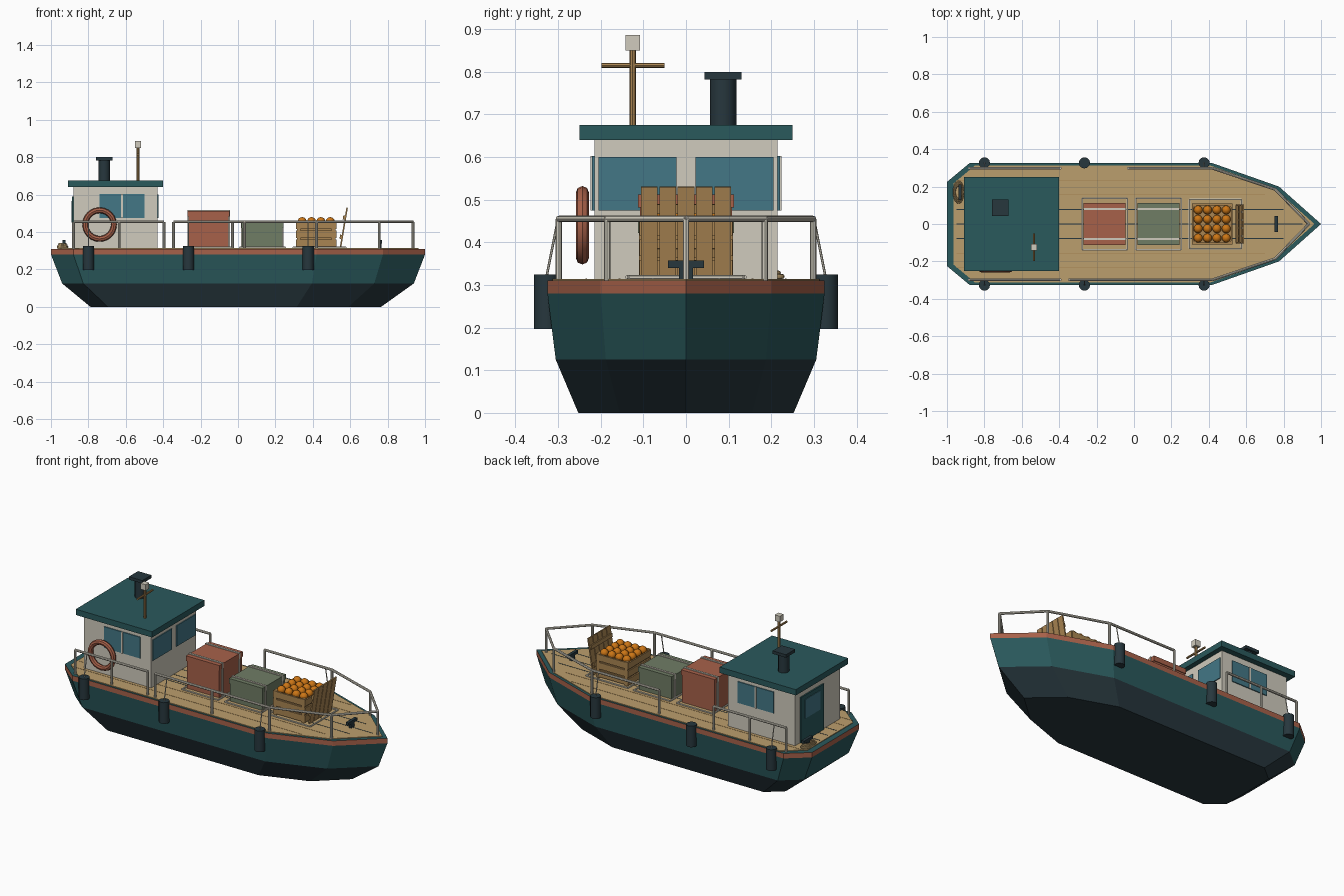
import bpy, bmesh, math
from mathutils import Vector, Matrix

cube = bpy.data.objects.get("Cube")
if cube:
    bpy.data.objects.remove(cube, do_unlink=True)


def material(name, *rgb):
    m = bpy.data.materials.new(name)
    m.use_nodes = True
    m.diffuse_color = (*rgb, 1)
    bsdf = next(n for n in m.node_tree.nodes if n.type == 'BSDF_PRINCIPLED')
    bsdf.inputs["Base Color"].default_value = (*rgb, 1)
    return m


TEAL = material("teal paint", .023, .1, .107)
DARK = material("charcoal", .02, .038, .047)
RUST = material("rust red", .39, .12, .068)
DECK = material("deck tan", .5, .345, .155)
CREAM = material("cream", .63, .6, .51)
GLASS = material("window blue", .056, .185, .24)
GREEN = material("sage green", .16, .205, .13)
WOOD = material("crate wood", .4, .235, .085)
ORANGE = material("orange fruit", .6, .18, .008)


def finish(bm, name, *mats, smooth=False):
    bmesh.ops.recalc_face_normals(bm, faces=bm.faces)
    mesh = bpy.data.meshes.new(name)
    bm.to_mesh(mesh)
    bm.free()
    for m in mats:
        mesh.materials.append(m)
    obj = bpy.data.objects.new(name, mesh)
    bpy.context.collection.objects.link(obj)
    if smooth:
        bpy.ops.object.select_all(action='DESELECT')
        obj.select_set(True)
        bpy.context.view_layer.objects.active = obj
        bpy.ops.object.shade_smooth_by_angle(angle=math.radians(40))
    return obj


def add_box(bm, x, y, z):
    """Box from (low, high) pairs."""
    size = [b - a for a, b in (x, y, z)]
    mid = [(a + b) / 2 for a, b in (x, y, z)]
    bmesh.ops.create_cube(bm, size=1, matrix=Matrix.Translation(mid) @ Matrix.Diagonal((*size, 1)))


def add_rod(bm, a, b, r, sides=8):
    a, b = Vector(a), Vector(b)
    turn = (b - a).to_track_quat('Z', 'Y').to_matrix().to_4x4()
    bmesh.ops.create_cone(bm, cap_ends=True, segments=sides, radius1=r, radius2=r,
                          depth=(b - a).length, matrix=Matrix.Translation((a + b) / 2) @ turn)


def boxes(name, mat, *spans):
    bm = bmesh.new()
    for s in spans:
        add_box(bm, *s)
    return finish(bm, name, mat)


def rods(name, mat, r, *pairs, sides=8):
    bm = bmesh.new()
    for a, b in pairs:
        add_rod(bm, a, b, r, sides)
    return finish(bm, name, mat, smooth=True)


def ring(name, mat, major, minor, matrix, sides=24):
    bm = bmesh.new()
    loops = []
    for i in range(sides):
        a = 2 * math.pi * i / sides
        loops.append([bm.verts.new(matrix @ Vector((
            (major + minor * math.cos(t)) * math.cos(a),
            (major + minor * math.cos(t)) * math.sin(a), minor * math.sin(t))))
            for t in (math.pi * k / 4 for k in range(8))])
    for i in range(sides):
        p, q = loops[i], loops[(i + 1) % sides]
        for k in range(8):
            n = (k + 1) % 8
            bm.faces.new((p[k], q[k], q[n], p[n]))
    return finish(bm, name, mat, smooth=True)


# Hull: one plan outline lofted through four heights
half = [(1, 0), (.775, .2), (.42, .325), (-.88, .325), (-1, .225)]
outline = half + [(x, -y) for x, y in reversed(half[1:])]


def loft(name, levels, mats, rule):
    bm = bmesh.new()
    rows = [[bm.verts.new((x * s + dx, y * s, z)) for x, y in outline] for z, s, dx in levels]
    count = len(outline)
    for low, high in zip(rows, rows[1:]):
        for i in range(count):
            j = (i + 1) % count
            bm.faces.new((low[i], low[j], high[j], high[i]))
    bm.faces.new(rows[0])
    bm.faces.new(rows[-1])
    for f in bm.faces:
        f.material_index = rule(f.calc_center_median().z)
    return finish(bm, name, *mats)


loft("hull", [(0, .777, -.012), (.125, .94, 0), (.28, 1, 0), (.31, 1, 0)], [DARK, TEAL, RUST],
     lambda z: 0 if z < .125 else 2 if .28 < z < .305 else 1)
loft("deck", [(.305, .965, 0), (.314, .965, 0)], [DECK], lambda z: 0)

# Plank seams
seams = [((-.95, .9 - abs(i) * .1), (i * .078 - .002, i * .078 + .002), (.313, .315)) for i in range(-3, 4)]
boxes("deck_seams", WOOD, *[s for i, s in enumerate(seams) if abs(i - 3) > 1])
boxes("deck_middle_seams", DARK, *seams[2:5])

# Cabin
boxes("cabin", CREAM, ((-.88, -.43), (-.215, .215), (.31, .645)))
boxes("cabin_roof", TEAL, ((-.91, -.4), (-.25, .25), (.64, .675)))
boxes("front_windows", GLASS, *[((-.432, -.425), sorted((s * .022, s * .205)), (.475, .6)) for s in (-1, 1)])
boxes("side_windows", GLASS, *[((-.74, -.5), sorted((s * .213, s * .221)), (.475, .603)) for s in (-1, 1)])
boxes("window_bars", CREAM, *[((-.625, -.615), sorted((s * .214, s * .224)), (.475, .603)) for s in (-1, 1)])
boxes("cabin_door", TEAL, ((-.888, -.879), (-.05, .17), (.315, .59)))
boxes("door_window", GLASS, ((-.891, -.887), (-.01, .13), (.45, .565)))
ring("life_ring", RUST, .0765, .0155,
     Matrix.Translation((-.74, -.243, .44)) @ Matrix.Rotation(math.pi / 2, 4, 'X'))

# Funnel and mast
rods("funnel", DARK, .031, ((-.715, .087, .67), (-.715, .087, .79)), sides=12)
boxes("funnel_cap", DARK, ((-.76, -.67), (.043, .13), (.782, .8)))
rods("mast", WOOD, .008, ((-.535, -.125, .67), (-.535, -.125, .852)))
rods("mast_crossbar", WOOD, .006, ((-.535, -.198, .815), (-.535, -.05, .815)))
boxes("mast_lamp", CREAM, ((-.552, -.518), (-.142, -.108), (.85, .886)))


# Railings: a top bar through points with a post under each
def railing(name, points, top=.455):
    bars = [((*a, top), (*b, top)) for a, b in zip(points, points[1:])]
    posts = [((*p, .31), (*p, top)) for p in points]
    rods(name, CREAM, .0075, *bars, *posts)


for side, label in ((-1, "right"), (1, "left")):
    railing(label + "_aft_railing", [(x, side * .298) for x in (-.88, -.635, -.395)])
right_run = [(-.345, -.298), (.035, -.298), (.42, -.298), (.755, -.185), (.935, 0)]
left_run = [(.755, .185), (.42, .298), (-.03, .298)]
railing("bow_railing", right_run + left_run)

# Fenders with their ropes
for side, label in ((-1, "right"), (1, "left")):
    for place, x in (("aft", -.8), ("middle", -.265), ("fore", .375)):
        y = side * .327
        rods(f"{label}_{place}_fender", DARK, .03, ((x, y, .197), (x, y, .325)), sides=12)
        if side < 0 or place != "middle":
            rods(f"{label}_{place}_fender_rope", CREAM, .003, ((x, y, .32), (x, side * .3, .455)), sides=6)

# Cleats and coiled rope
for name, x, y in (("bow_cleat", .76, 0), ("stern_cleat", -.93, .17)):
    boxes(name, DARK, ((x - .009, x + .009), (y - .042, y + .042), (.34, .357)),
          ((x - .008, x + .008), (y - .016, y + .016), (.31, .342)))
for i in range(3):
    ring(f"rope_coil_{i + 1}", DECK, .05 - i * .008, .006,
         Matrix.Translation((-.938, .17, .32 + i * .008)) @ Matrix.Diagonal((.55, 1.1, 1, 1)))


# Cargo boxes with straps, and lashing frames on the deck
def lashing(name, x0, x1, y):
    c = [(x0, -y, .318), (x1, -y, .318), (x1, y, .318), (x0, y, .318)]
    rods(name, CREAM, .005, *zip(c, c[1:] + c[:1]), sides=6)


for name, mat, x0, x1, top in (("red", RUST, -.265, -.05, .512), ("green", GREEN, .022, .238, .452)):
    boxes(name + "_box", mat, ((x0, x1), (-.108, .108), (.315, top)))
    boxes(name + "_box_lid", mat, ((x0 - .004, x1 + .004), (-.112, .112), (top - .03, top)))
    boxes(name + "_box_straps", CREAM, *[((x0 - .006, x1 + .006), (y - .006, y + .006), (.315, top + .005))
                                         for y in (-.08, .08)])
    lashing(name + "_box_lashing", x0 - .012, x1 + .014, .138)
lashing("fruit_crate_lashing", .297, .575, .132)

# Fruit crate: core, slats, corner posts
boxes("fruit_crate_core", WOOD, ((.317, .519), (-.1, .1), (.315, .44)))
slats = []
for z in (.32, .368, .416):
    for s in (-1, 1):
        slats.append(((.31, .526), sorted((s * .1, s * .109)), (z, z + .039)))
        edge = .418 + s * .101
        slats.append((sorted((edge, edge + s * .008)), (-.108, .108), (z, z + .039)))
boxes("fruit_crate_slats", WOOD, *slats)
boxes("fruit_crate_posts", WOOD, *[((x - .01, x + .01), (y - .01, y + .01), (.315, .458))
                                   for x in (.325, .511) for y in (-.1, .1)])
bm = bmesh.new()
for i in range(4):
    for j in range(4):
        spot = (.343 + i * .05, -.075 + j * .05, .456)
        bmesh.ops.create_uvsphere(bm, u_segments=12, v_segments=8, radius=.024, matrix=Matrix.Translation(spot))
finish(bm, "oranges", ORANGE, smooth=True)

# Crate lid leaning open
lean = Matrix.Translation((.548, 0, .318)) @ Matrix.Rotation(.165, 4, 'Y')
planks = [((-.004, .004), (y - .0195, y + .0195), (0, .215)) for y in (-.086, -.043, 0, .043, .086)]
battens = [((-.013, -.003), (-.1, .1), (z, z + .022)) for z in (.045, .15)]
lid = boxes("fruit_crate_lid", WOOD, *planks, *battens)
lid.data.transform(lean)
